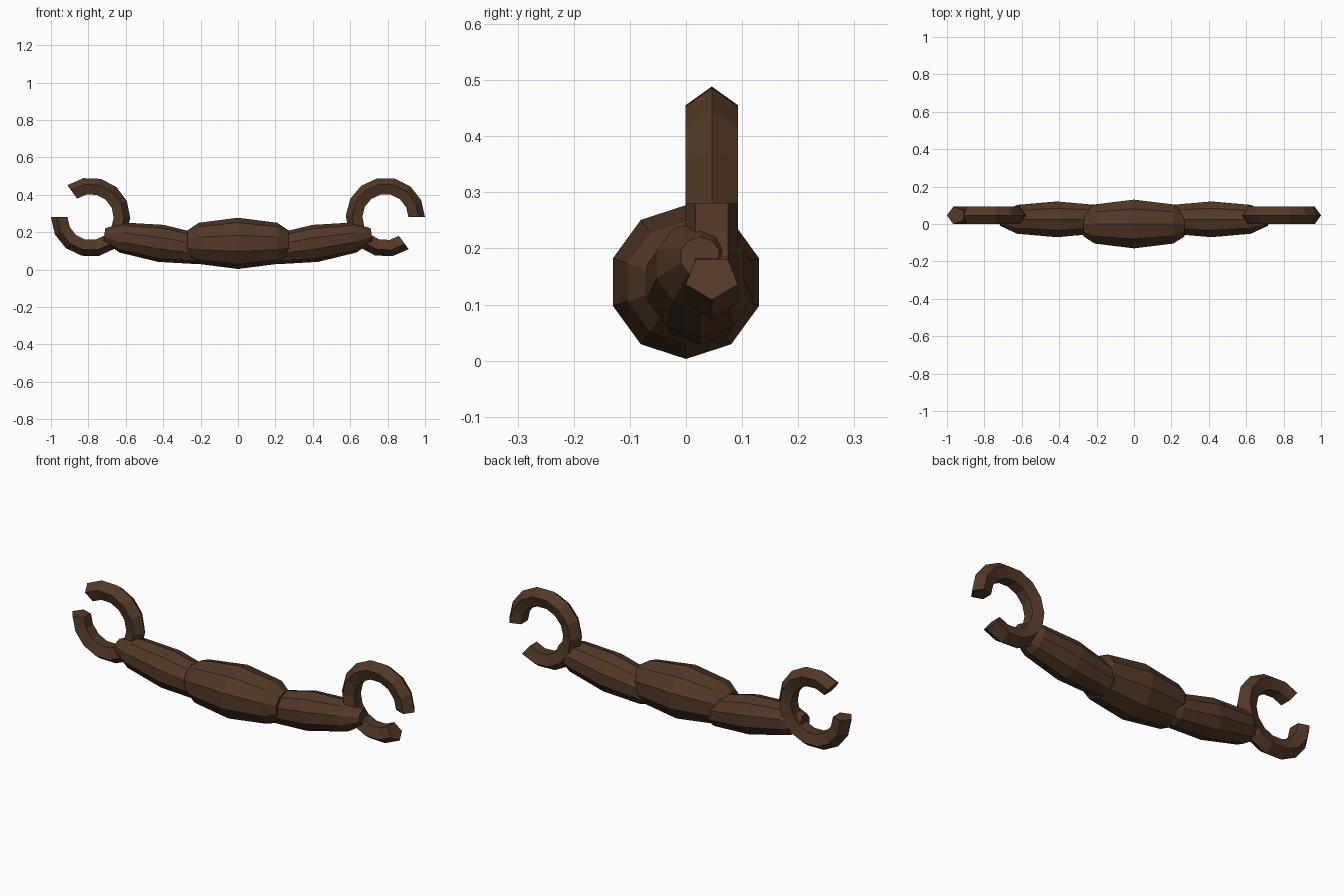
import bpy, bmesh
from math import sin, cos, pi, radians
from mathutils import Vector, Matrix

if "Cube" in bpy.data.objects:
    bpy.data.objects.remove(bpy.data.objects["Cube"])

wood = bpy.data.materials.new("dark_brown")
wood.diffuse_color = (0.085, 0.04, 0.02, 1)
wood.use_nodes = True
wood.node_tree.nodes["Principled BSDF"].inputs["Base Color"].default_value = wood.diffuse_color


def skin(name, loops, matrix):
    """Bridge a list of closed cross-sections and cap both ends."""
    bm = bmesh.new()
    rows = [[bm.verts.new(p) for p in loop] for loop in loops]
    n = len(rows[0])
    for a, b in zip(rows, rows[1:]):
        for i in range(n):
            j = (i + 1) % n
            bm.faces.new((a[i], a[j], b[j], b[i]))
    bm.faces.new(rows[0])
    bm.faces.new(rows[-1])
    bmesh.ops.recalc_face_normals(bm, faces=bm.faces[:])
    mesh = bpy.data.meshes.new(name)
    bm.to_mesh(mesh)
    bm.free()
    mesh.materials.append(wood)
    ob = bpy.data.objects.new(name, mesh)
    ob.matrix_world = matrix
    bpy.context.collection.objects.link(ob)
    return ob


def spindle(name, half, matrix):
    """Ten-sided bulging bar along x from a half profile of (x, radius)."""
    profile = [(-x, r) for x, r in reversed(half[1:])] + half
    loops = [[(x, r * sin(2 * pi * k / 10), r * cos(2 * pi * k / 10))
              for k in range(10)] for x, r in profile]
    return skin(name, loops, matrix)


def open_ring(name, matrix, radius=0.163, tube=0.049, steps=12, sweep=306):
    """Open ring in the xz plane with a pentagonal section, ridge outwards."""
    loops = []
    for s in range(steps + 1):
        a = radians(sweep) * s / steps
        out = Vector((cos(a), 0, sin(a)))
        loops.append([out * (radius + tube * cos(2 * pi * k / 5))
                      + Vector((0, tube * sin(2 * pi * k / 5), 0))
                      for k in range(5)])
    return skin(name, loops, matrix)


# thick middle grip
spindle("centre_grip", [(0, 0.137), (0.21, 0.11), (0.27, 0.07)],
        Matrix.Translation((0, 0, 0.14)))

# tilted arms and the open rings at their ends
for side, label in ((1, "right"), (-1, "left")):
    tilt = Matrix.Rotation(radians(-8.5 * side), 4, 'Y')
    spindle(label + "_arm", [(0, 0.1), (0.21, 0.081), (0.305, 0.036)],
            Matrix.Translation((0.413 * side, 0.025, 0.14)) @ tilt)
    turn = Matrix.Rotation(0 if side > 0 else pi, 4, 'Y')
    open_ring(label + "_ring",
              Matrix.Translation((0.788 * side, 0.046, 0.28)) @ turn)
